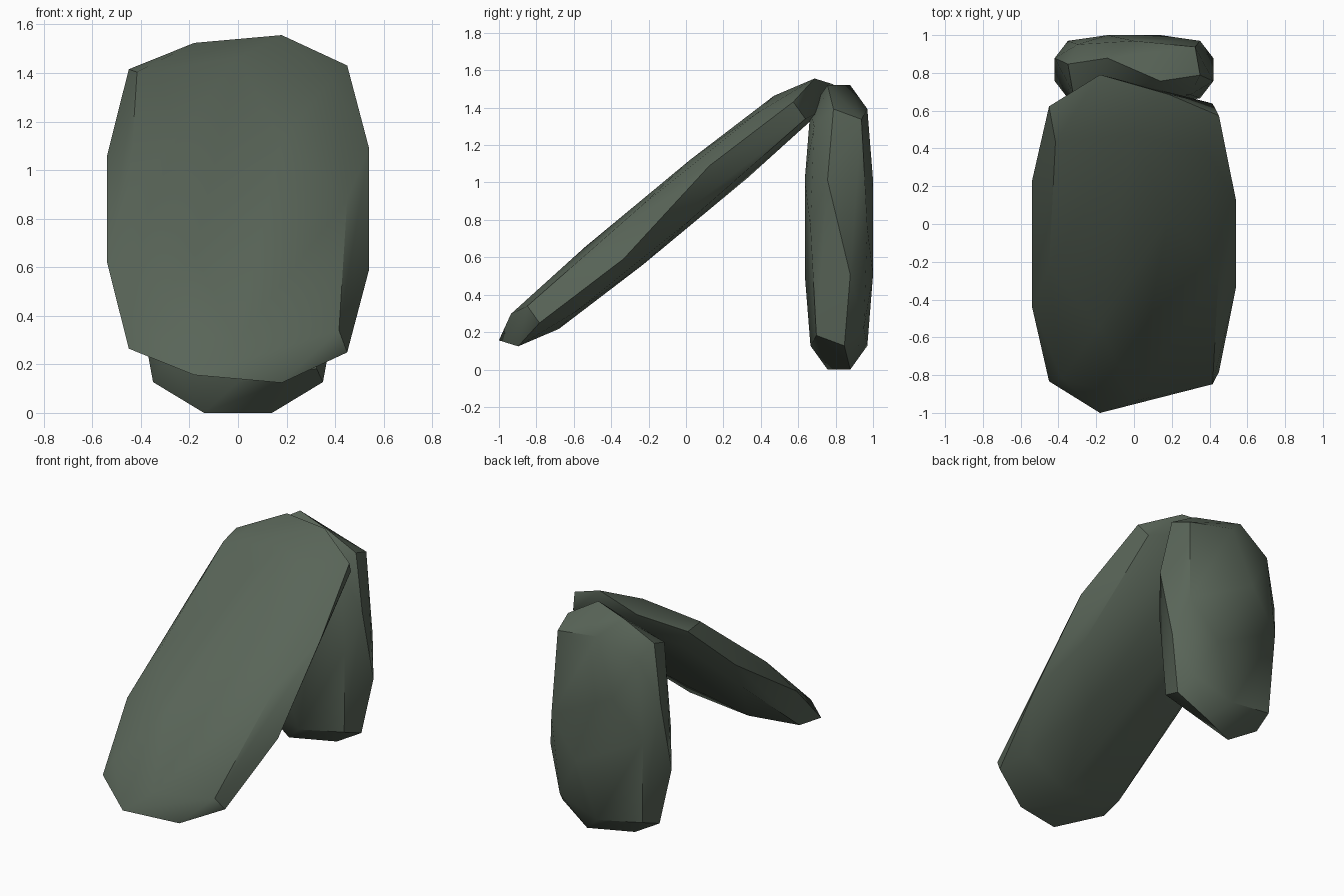
import bpy, bmesh, math
from itertools import product
from mathutils import Vector

if "Cube" in bpy.data.objects:
    bpy.data.objects.remove(bpy.data.objects["Cube"])

# One dark mossy stone colour
stone = bpy.data.materials.new("dark_green_stone")
stone.diffuse_color = (0.10, 0.13, 0.098, 1.0)
stone.use_nodes = True
stone.node_tree.nodes["Principled BSDF"].inputs["Base Color"].default_value = stone.diffuse_color


def boulder_points():
    """Unit rock in (side, front, up) coordinates: worn block with chipped corners."""
    pts = []
    for a, b, c in product((-1, 1), repeat=3):
        if a * b * c > 0:
            # face ridges plus one set of corners
            t = 1 / 3
            pts += [(a, b * t, c * t), (a * t, b, c * t), (a * t, b * t, c)]
            pts.append((a * 0.71, b * 0.73, c * 0.71))
        else:
            pts.append((a * 0.77, b * 0.66, c * 0.76))
    # worn edge midpoints
    e = 0.833
    for s, t in product((-1, 1), repeat=2):
        pts += [(s * e, t * e, 0), (0, s * e, t * e), (s * e, s * t * 0.16, t * e)]
    return pts


def make_slab(name, centre, side, front, up):
    side, front, up = Vector(side), Vector(front), Vector(up)
    origin = Vector(centre)
    bm = bmesh.new()
    for a, b, c in boulder_points():
        bm.verts.new(side * a + front * b + up * c)
    res = bmesh.ops.convex_hull(bm, input=bm.verts[:])
    loose = [v for v in bm.verts if not v.link_faces]
    bmesh.ops.delete(bm, geom=loose, context='VERTS')
    bmesh.ops.recalc_face_normals(bm, faces=bm.faces[:])
    mesh = bpy.data.meshes.new(name)
    bm.to_mesh(mesh)
    bm.free()
    mesh.materials.append(stone)
    ob = bpy.data.objects.new(name, mesh)
    ob.location = origin
    bpy.context.collection.objects.link(ob)
    bpy.ops.object.select_all(action='DESELECT')
    ob.select_set(True)
    bpy.context.view_layer.objects.active = ob
    bpy.ops.object.shade_smooth_by_angle(angle=math.radians(40))
    return ob


# Upright slab at the back
make_slab("upright_stone", (0, 0.8175, 0.76),
          (0.42, 0, 0), (0, -0.1825, 0), (0, 0, 0.76))

# Large slab leaning back against it
make_slab("leaning_stone", (0, -0.105, 0.84),
          (0.54, 0, 0), (0, -0.154, 0.048), (0, 0.844, 0.70))
